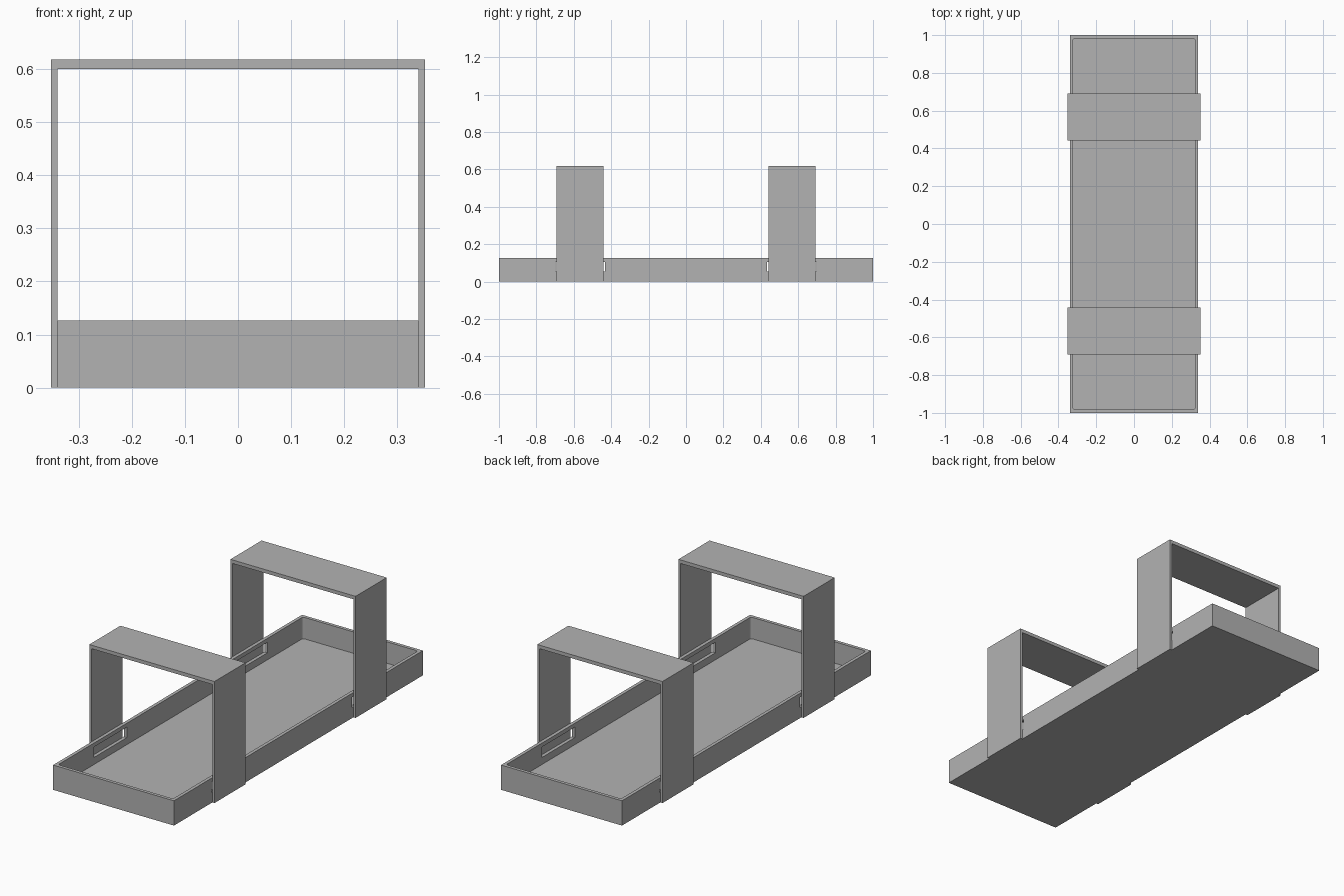
import bpy, bmesh
from mathutils import Matrix, Vector

cube = bpy.data.objects.get("Cube")
if cube:
    bpy.data.objects.remove(cube, do_unlink=True)

grey = bpy.data.materials.new("plain grey")
grey.use_nodes = True
colour = (0.45, 0.45, 0.45, 1)
grey.diffuse_color = colour
grey.node_tree.nodes["Principled BSDF"].inputs["Base Color"].default_value = colour


def make(name, bm):
    bmesh.ops.recalc_face_normals(bm, faces=bm.faces)
    mesh = bpy.data.meshes.new(name)
    bm.to_mesh(mesh)
    bm.free()
    mesh.materials.append(grey)
    obj = bpy.data.objects.new(name, mesh)
    bpy.context.collection.objects.link(obj)
    return obj


def box(name, low, high, corner=0):
    low, high = Vector(low), Vector(high)
    bm = bmesh.new()
    place = Matrix.Translation((low + high) / 2) @ Matrix.Diagonal((*(high - low), 1))
    bmesh.ops.create_cube(bm, size=1, matrix=place)
    if corner:  # round the upright edges
        upright = [e for e in bm.edges if abs(e.verts[0].co.z - e.verts[1].co.z) > 0.01]
        bmesh.ops.bevel(bm, geom=upright, offset=corner, segments=3, affect='EDGES', profile=0.5)
    return make(name, bm)


def cut(obj, cutter):
    cutter.hide_render = True
    mod = obj.modifiers.new("cut", 'BOOLEAN')
    mod.operation, mod.solver, mod.object = 'DIFFERENCE', 'EXACT', cutter
    bpy.context.view_layer.objects.active = obj
    bpy.ops.object.modifier_apply(modifier=mod.name)
    bpy.data.objects.remove(cutter, do_unlink=True)


# Open tray with a shallow cavity
W, L, H, WALL, FLOOR = 0.34, 1.0, 0.126, 0.017, 0.017
tray = box("tray", (-W, -L, 0), (W, L, H))
cut(tray, box("cavity_cutter", (WALL - W, WALL - L, FLOOR), (W - WALL, L - WALL, H + 0.1), 0.01))

# Strap slots through both long walls
for near, far in ((-0.697, -0.432), (0.432, 0.697)):
    cut(tray, box("slot_cutter", (-0.5, near, 0.053), (0.5, far, 0.106)))


# Arched handles hugging the tray sides
def handle(name, y, width=0.25, outer=0.352, top=0.618, inner_top=0.6):
    profile = [(-outer, 0), (-outer, top), (outer, top), (outer, 0),
               (W, 0), (W, inner_top), (-W, inner_top), (-W, 0)]
    bm = bmesh.new()
    face = bm.faces.new([bm.verts.new((x, y - width / 2, z)) for x, z in profile])
    swept = bmesh.ops.extrude_face_region(bm, geom=[face])["geom"]
    bmesh.ops.translate(bm, vec=(0, width, 0),
                        verts=[g for g in swept if isinstance(g, bmesh.types.BMVert)])
    return make(name, bm)


handle("front_handle", -0.567)
handle("back_handle", 0.567)
